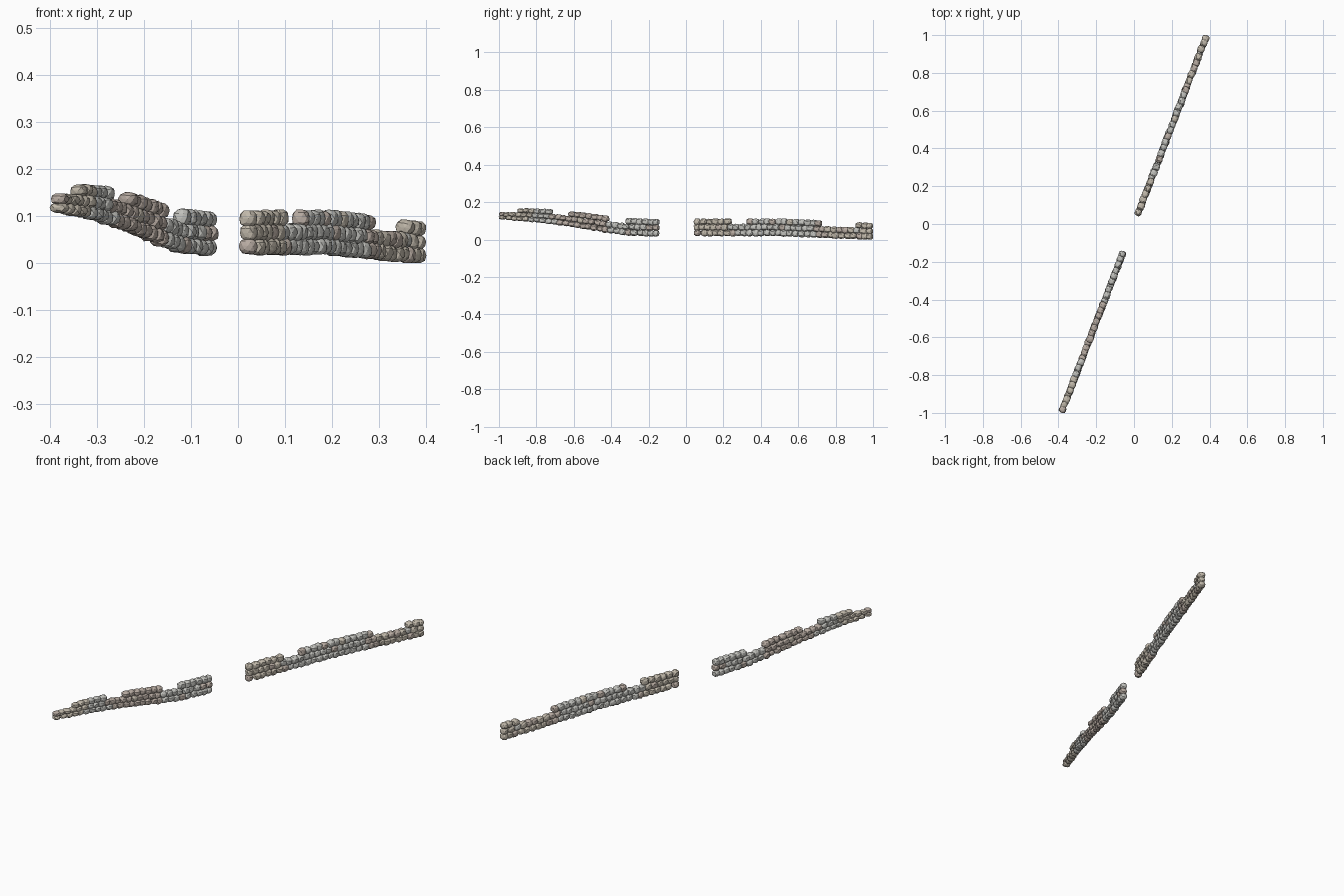
import bpy, bmesh, random
from math import atan2
from mathutils import Matrix, Vector

if "Cube" in bpy.data.objects:
    bpy.data.objects.remove(bpy.data.objects["Cube"])

random.seed(11)
SLOPE = 0.385                      # wall line: x = SLOPE * y
YAW = atan2(1, SLOPE)              # stone local x runs along the wall


def lerp(points, y):
    """Piecewise linear value along the wall."""
    if y <= points[0][0]:
        return points[0][1]
    for (a, va), (b, vb) in zip(points, points[1:]):
        if y <= b:
            return va + (vb - va) * (y - a) / (b - a)
    return points[-1][1]


def step(spans, y):
    """Value of the span that contains y."""
    for end, value in spans:
        if y <= end:
            return value
    return spans[-1][1]


# Ground line, course height, number of courses and main stone colour along y
GROUND = [(-1.0, 0.109), (-0.85, 0.098), (-0.7, 0.082), (-0.43, 0.040),
          (-0.32, 0.024), (-0.15, 0.017), (0.05, 0.020), (0.5, 0.020),
          (0.65, 0.014), (1.0, 0.0005)]
HEIGHT = [(-1.0, 0.0180), (-0.9, 0.0212), (-0.75, 0.0250), (-0.5, 0.0285),
          (-0.15, 0.0302), (0.5, 0.0300), (1.0, 0.0288)]
COURSES = [(-0.905, 2), (-0.71, 3), (-0.62, 2), (-0.43, 3), (-0.33, 2),
           (0.235, 3), (0.335, 2), (0.71, 3), (0.9, 2), (1.1, 3)]
COLOUR = [(-0.8, 1), (-0.7, 0), (-0.43, 2), (0.0, 0), (0.23, 1), (0.68, 0),
          (0.76, 2), (1.1, 1)]

materials = []
for name, col in (("grey_stone", (0.54, 0.54, 0.51)),
                  ("tan_stone", (0.54, 0.49, 0.41)),
                  ("brown_stone", (0.49, 0.42, 0.37))):
    m = bpy.data.materials.new(name)
    m.diffuse_color = (*col, 1)
    m.use_nodes = True
    m.node_tree.nodes["Principled BSDF"].inputs["Base Color"].default_value = m.diffuse_color
    materials.append(m)


def add_stone(bm, centre, size, colour):
    """One rounded, slightly irregular block."""
    verts = bmesh.ops.create_icosphere(bm, subdivisions=2, radius=1)["verts"]
    turn = Matrix.Rotation(YAW + random.uniform(-0.12, 0.12), 3, 'Z')
    tilt = (Matrix.Rotation(random.uniform(-0.1, 0.1), 3, 'X')
            @ Matrix.Rotation(random.uniform(-0.1, 0.1), 3, 'Y'))
    for v in verts:
        n = sum(abs(c) ** 3 for c in v.co) ** (-1 / 3)
        p = v.co * n * random.uniform(0.94, 1.05)
        p = Vector((p.x * size[0], p.y * size[1], p.z * size[2]))
        v.co = turn @ (tilt @ p) + centre
    for f in {f for v in verts for f in v.link_faces}:
        f.material_index = colour


def build_wall(name, y0, y1, count):
    """Dry stone wall section between y0 and y1, laid in courses."""
    bm = bmesh.new()
    pitch = (y1 - y0) / count
    half = pitch * 0.5 / 0.933
    for i in range(count):
        y_mid = y0 + (i + 0.5) * pitch
        for k in range(step(COURSES, y_mid)):
            inner = 0 < i < count - 1
            # alternate courses shift slightly so the joints are staggered
            shift = 0.2 * (-1) ** k + random.uniform(-0.12, 0.12)
            y = y_mid + (shift * pitch if inner else 0)
            h = lerp(HEIGHT, y)
            z = lerp(GROUND, y) + (k + 0.5) * h + random.uniform(-0.001, 0.001)
            long = random.uniform(1.15, 1.32) if inner else 1.1
            size = (half * long,
                    0.0178 * random.uniform(0.92, 1.1),
                    h * 0.5 * random.uniform(1.08, 1.28))
            x = SLOPE * y + random.uniform(-0.002, 0.002)
            colour = step(COLOUR, y_mid)
            if random.random() < 0.2:
                colour = random.randrange(3)
            add_stone(bm, Vector((x, y, z)), size, colour)
    # rest the lowest stones on the ground plane
    for v in bm.verts:
        v.co.z = max(v.co.z, 0)
    mesh = bpy.data.meshes.new(name)
    bm.to_mesh(mesh)
    bm.free()
    for m in materials:
        mesh.materials.append(m)
    wall = bpy.data.objects.new(name, mesh)
    bpy.context.collection.objects.link(wall)


# Two wall sections with an open gateway between them
build_wall("stone_wall_front", -0.997, -0.145, 28)
build_wall("stone_wall_back", 0.045, 0.997, 31)
